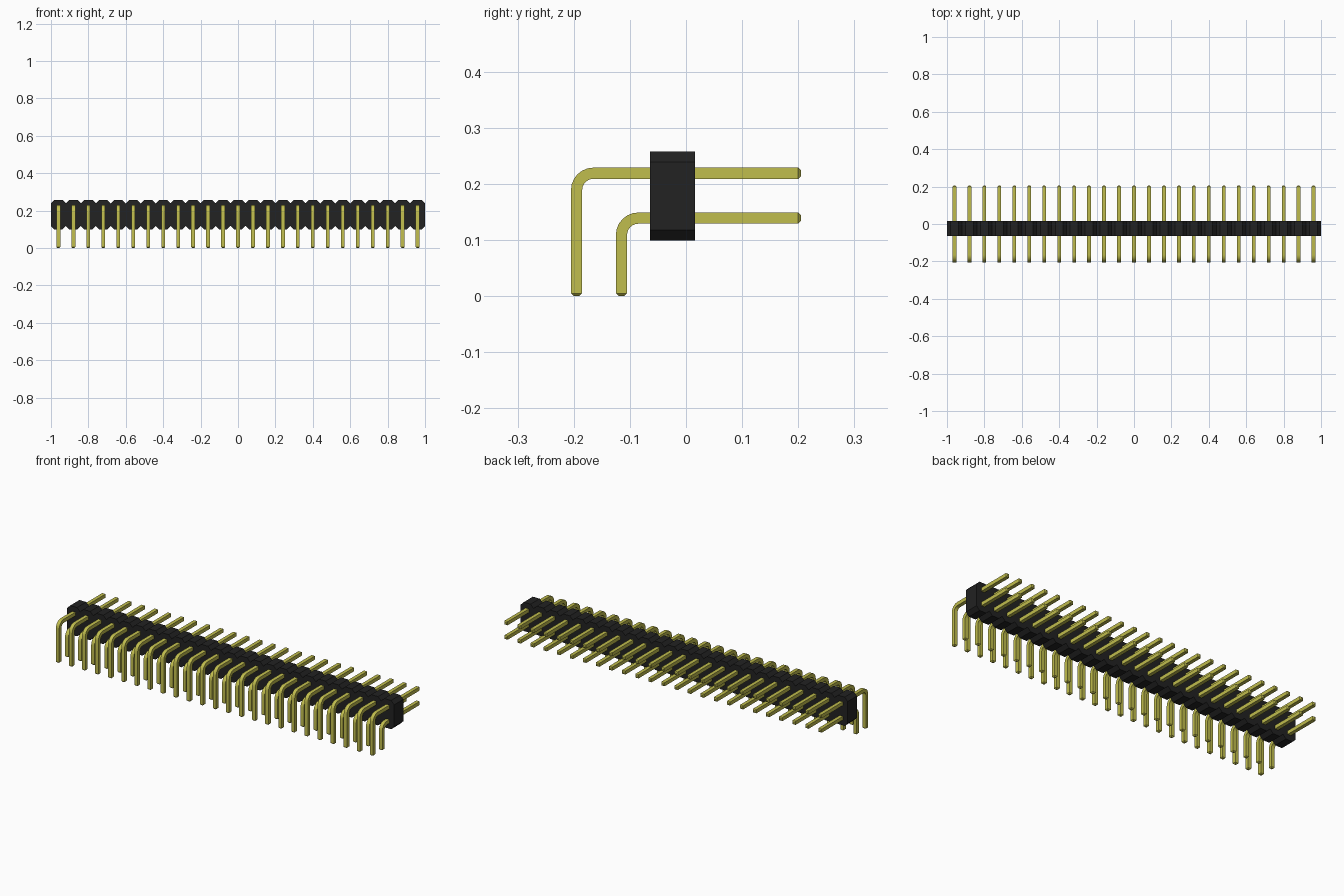
import bpy, bmesh, math
from mathutils import Vector

old = bpy.data.objects.get("Cube")
if old:
    bpy.data.objects.remove(old, do_unlink=True)

COUNT, PITCH = 25, 0.08
HALF = 0.01          # half thickness of a pin
TIP = 0.005          # bevel on the pin ends


def material(name, rgb, roughness):
    m = bpy.data.materials.new(name)
    m.use_nodes = True
    m.diffuse_color = (*rgb, 1)
    bsdf = m.node_tree.nodes["Principled BSDF"]
    bsdf.inputs["Base Color"].default_value = (*rgb, 1)
    bsdf.inputs["Roughness"].default_value = roughness
    return m


def loft(name, rings, mat):
    """Skin a row of four-point rings and cap both ends."""
    bm = bmesh.new()
    loops = [[bm.verts.new(p) for p in ring] for ring in rings]
    for a, b in zip(loops, loops[1:]):
        for i in range(4):
            j = (i + 1) % 4
            bm.faces.new((a[i], a[j], b[j], b[i]))
    bm.faces.new(loops[0])
    bm.faces.new(loops[-1])
    bmesh.ops.recalc_face_normals(bm, faces=bm.faces)
    mesh = bpy.data.meshes.new(name)
    bm.to_mesh(mesh)
    bm.free()
    mesh.materials.append(mat)
    obj = bpy.data.objects.new(name, mesh)
    bpy.context.collection.objects.link(obj)
    return obj


def pin_row(name, leg_y, z, mat):
    """Right-angle square pin, repeated along x."""
    radius, steps, end_y = 0.03, 6, 0.205
    # Path stations: y, z, direction angle, half thickness
    up, back = math.pi / 2, 0.0
    path = [(leg_y, 0, up, HALF - TIP), (leg_y, TIP, up, HALF)]
    for i in range(steps + 1):
        t = up * (1 - i / steps)
        path.append((leg_y + radius - radius * math.sin(t),
                     z - radius + radius * math.cos(t), t, HALF))
    path += [(end_y - TIP, z, back, HALF), (end_y, z, back, HALF - TIP)]
    rings = []
    for y, pz, t, h in path:
        side = Vector((h, 0, 0))
        normal = Vector((0, -math.sin(t), math.cos(t))) * h
        c = Vector((-PITCH * (COUNT - 1) / 2, y, pz))
        rings.append([c + side + normal, c - side + normal,
                      c - side - normal, c + side - normal])
    obj = loft(name, rings, mat)
    bpy.ops.object.select_all(action='DESELECT')
    obj.select_set(True)
    bpy.context.view_layer.objects.active = obj
    bpy.ops.object.shade_smooth_by_angle()
    array = obj.modifiers.new("repeat", 'ARRAY')
    array.count = COUNT
    array.use_relative_offset = False
    array.use_constant_offset = True
    array.constant_offset_displace = (PITCH, 0, 0)


black = material("black plastic", (0.016, 0.016, 0.016), 0.6)
gold = material("yellow metal", (0.53, 0.51, 0.075), 0.5)

# Housing: block with notches between the pin positions, top and bottom
y0, y1, z0, z1, notch = -0.064, 0.016, 0.099, 0.258, 0.019
sections = [(-COUNT * PITCH / 2, notch)]
for i in range(COUNT):
    x = (i - (COUNT - 1) / 2) * PITCH
    sections += [(x - 0.021, 0), (x + 0.021, 0), (x + PITCH / 2, notch)]
loft("housing", [[(x, y0, z0 + d), (x, y1, z0 + d), (x, y1, z1 - d), (x, y0, z1 - d)]
                 for x, d in sections], black)

# Two rows of bent pins
pin_row("upper_pins", -0.195, 0.219, gold)
pin_row("lower_pins", -0.115, 0.139, gold)
